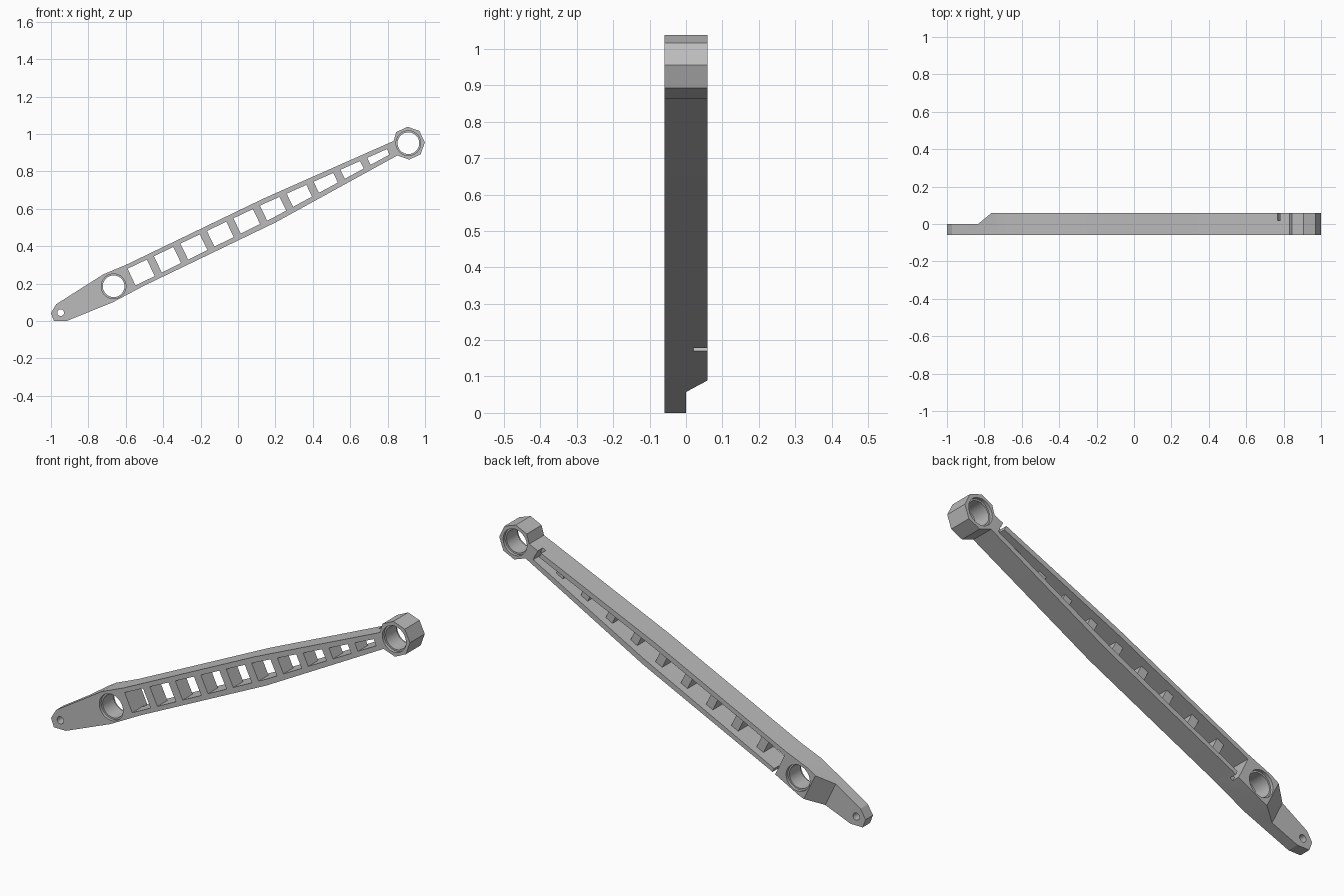
import bpy, bmesh, math
from mathutils import Vector

if "Cube" in bpy.data.objects:
    bpy.data.objects.remove(bpy.data.objects["Cube"], do_unlink=True)

HALF = 0.059                                # half thickness of the arm
FLOOR = 0.02                                # back of the ribs
U = Vector((0.9, 0, 0.435)).normalized()    # along the arm
V = Vector((-U.z, 0, U.x))                  # across the arm
Y = Vector((0, 1, 0))

grey = bpy.data.materials.new("light_grey")
grey.use_nodes = True
grey.diffuse_color = (0.5, 0.5, 0.5, 1)
grey.node_tree.nodes["Principled BSDF"].inputs["Base Color"].default_value = (0.5, 0.5, 0.5, 1)


def prism(points, depth):
    """Closed prism: a flat loop of vectors pushed along depth."""
    bm = bmesh.new()
    face = bm.faces.new([bm.verts.new(p) for p in points])
    moved = bmesh.ops.extrude_face_region(bm, geom=[face])["geom"]
    bmesh.ops.translate(bm, vec=depth, verts=[g for g in moved if isinstance(g, bmesh.types.BMVert)])
    bmesh.ops.recalc_face_normals(bm, faces=bm.faces)
    return bm


def side_prism(pairs, y0, y1):
    return prism([Vector((x, y0, z)) for x, z in pairs], Y * (y1 - y0))


def make(name, bm):
    bmesh.ops.recalc_face_normals(bm, faces=bm.faces)
    mesh = bpy.data.meshes.new(name)
    bm.to_mesh(mesh)
    bm.free()
    mesh.materials.append(grey)
    obj = bpy.data.objects.new(name, mesh)
    bpy.context.collection.objects.link(obj)
    return obj


def circle(cx, cz, r, n=48):
    return [(cx + r * math.cos(math.tau * i / n), cz + r * math.sin(math.tau * i / n)) for i in range(n)]


def cut(target, bm):
    tool = make("cutter", bm)
    tool.hide_render = True
    mod = target.modifiers.new("cut", 'BOOLEAN')
    mod.operation = 'DIFFERENCE'
    mod.solver = 'EXACT'
    mod.object = tool
    bpy.context.view_layer.objects.active = target
    bpy.ops.object.modifier_apply(modifier=mod.name)
    bpy.data.objects.remove(tool, do_unlink=True)


# Arm with its eight-sided end
ring = (0.911, 0.951)
pivot = (-0.665, 0.186)
octagon = [(ring[0] + 0.088 * math.cos(math.radians(a)), ring[1] + 0.088 * math.sin(math.radians(a)))
           for a in range(138, -133, -45)]
outline = [(-0.917, 0.0), (-0.984, 0.0), (-1.0, 0.043), (-0.972, 0.09), (-0.72, 0.25),
           (-0.596, 0.302), (0.136, 0.655), (0.832, 0.963)] + octagon + [
           (0.2, 0.527), (-0.5, 0.19), (-0.67, 0.1)]
arm = make("arm", side_prism(outline, -HALF, HALF))

# Long opening between the two rails
channel = [(-0.59, 0.28), (0.147, 0.631), (0.797, 0.92), (0.81, 0.89), (0.188, 0.553), (-0.548, 0.19)]
cut(arm, side_prism(channel, -0.1, 0.1))

# Bores with a shallow wider seat on each side, and the small tip hole
for c in (pivot, ring):
    cut(arm, side_prism(circle(*c, 0.058), -0.1, 0.1))
    for side in (-1, 1):
        cut(arm, side_prism(circle(*c, 0.066), side * (HALF - 0.015), side * 0.1))
cut(arm, side_prism(circle(-0.948, 0.045, 0.018, 24), -0.1, 0.1))

# Thin tip with a ramp up to full thickness
ramp = [(-1.3, 0), (-0.673, 0), (-0.545, 0.09), (-1.3, 0.09)]
cut(arm, prism([U * s + Y * y - V for s, y in ramp], V * 3))

# Notches through the rails at opposite ends of the channel
for s0, s1, t0, t1 in ((-0.41, -0.393, 0.35, 0.425), (1.096, 1.116, 0.465, 0.54)):
    cut(arm, prism([U * s + V * t + Y * FLOOR for s, t in ((s0, t0), (s1, t0), (s1, t1), (s0, t1))], Y * 0.1))

# Ribs: slices of the channel shape
WINDOW, PITCH, START = 0.115, 0.157, -0.411
for i in range(9):
    bm = side_prism(channel, -HALF, FLOOR)
    s0 = START + WINDOW + i * PITCH
    s1 = START + (i + 1) * PITCH
    for s, direction in ((s0, -U), (s1, U)):
        bmesh.ops.bisect_plane(bm, geom=bm.verts[:] + bm.edges[:] + bm.faces[:], plane_co=U * s,
                               plane_no=direction, clear_outer=True)
        bmesh.ops.holes_fill(bm, edges=[e for e in bm.edges if e.is_boundary], sides=0)
    make("rib_%d" % (i + 1), bm)

# Smooth bores, sharp edges elsewhere
bpy.ops.object.select_all(action='DESELECT')
arm.select_set(True)
bpy.context.view_layer.objects.active = arm
bpy.ops.object.shade_smooth_by_angle(angle=math.radians(10))
